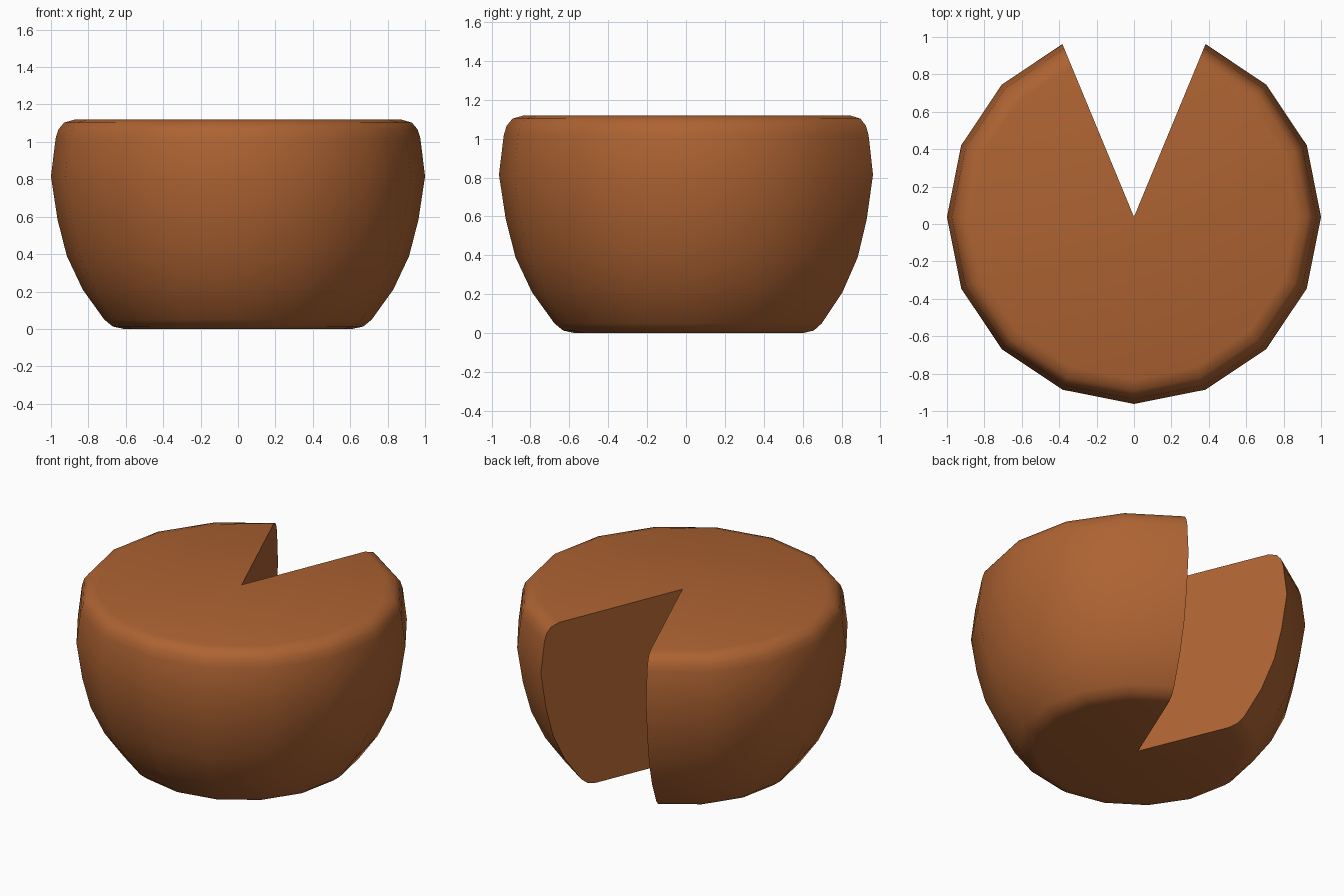
import bpy, bmesh, math

cube = bpy.data.objects.get("Cube")
if cube:
    bpy.data.objects.remove(cube, do_unlink=True)

# Single warm brown
brown = bpy.data.materials.new("warm_brown")
brown.use_nodes = True
colour = (0.42, 0.124, 0.032, 1)
brown.diffuse_color = colour
bsdf = next(n for n in brown.node_tree.nodes if n.type == 'BSDF_PRINCIPLED')
bsdf.inputs["Base Color"].default_value = colour
bsdf.inputs["Roughness"].default_value = 0.8

# Outer profile as (radius, height), from base to rim
profile = [(0.61, 0), (0.67, 0.013), (0.715, 0.05), (0.83, 0.21), (0.915, 0.39),
           (0.965, 0.585), (1, 0.815), (0.975, 1.02), (0.96, 1.067),
           (0.93, 1.103), (0.87, 1.12)]
SIDES = 16
CENTRE_Y = 0.038

# Sixteen-sided body with two segments left out at the back
bm = bmesh.new()
columns = []
for i in range(SIDES - 1):
    a = math.pi / 2 + math.tau * (i + 1) / SIDES
    columns.append([bm.verts.new((r * math.cos(a), r * math.sin(a) + CENTRE_Y, z))
                    for r, z in profile])
base = bm.verts.new((0, CENTRE_Y, profile[0][1]))
peak = bm.verts.new((0, CENTRE_Y, profile[-1][1]))

for left, right in zip(columns, columns[1:]):
    for k in range(len(profile) - 1):
        bm.faces.new((left[k], right[k], right[k + 1], left[k + 1]))
    # Top and underside
    bm.faces.new((left[-1], right[-1], peak))
    bm.faces.new((right[0], left[0], base))

# Flat walls of the wedge cut
walls = [bm.faces.new([base] + columns[0] + [peak]),
         bm.faces.new([peak] + columns[-1][::-1] + [base])]
bmesh.ops.recalc_face_normals(bm, faces=bm.faces)
for f in bm.faces:
    f.smooth = f not in walls
for wall in walls:
    for e in wall.edges:
        e.smooth = False

mesh = bpy.data.meshes.new("notched_bowl_body")
bm.to_mesh(mesh)
bm.free()
mesh.materials.append(brown)
body = bpy.data.objects.new("notched_bowl_body", mesh)
bpy.context.collection.objects.link(body)
